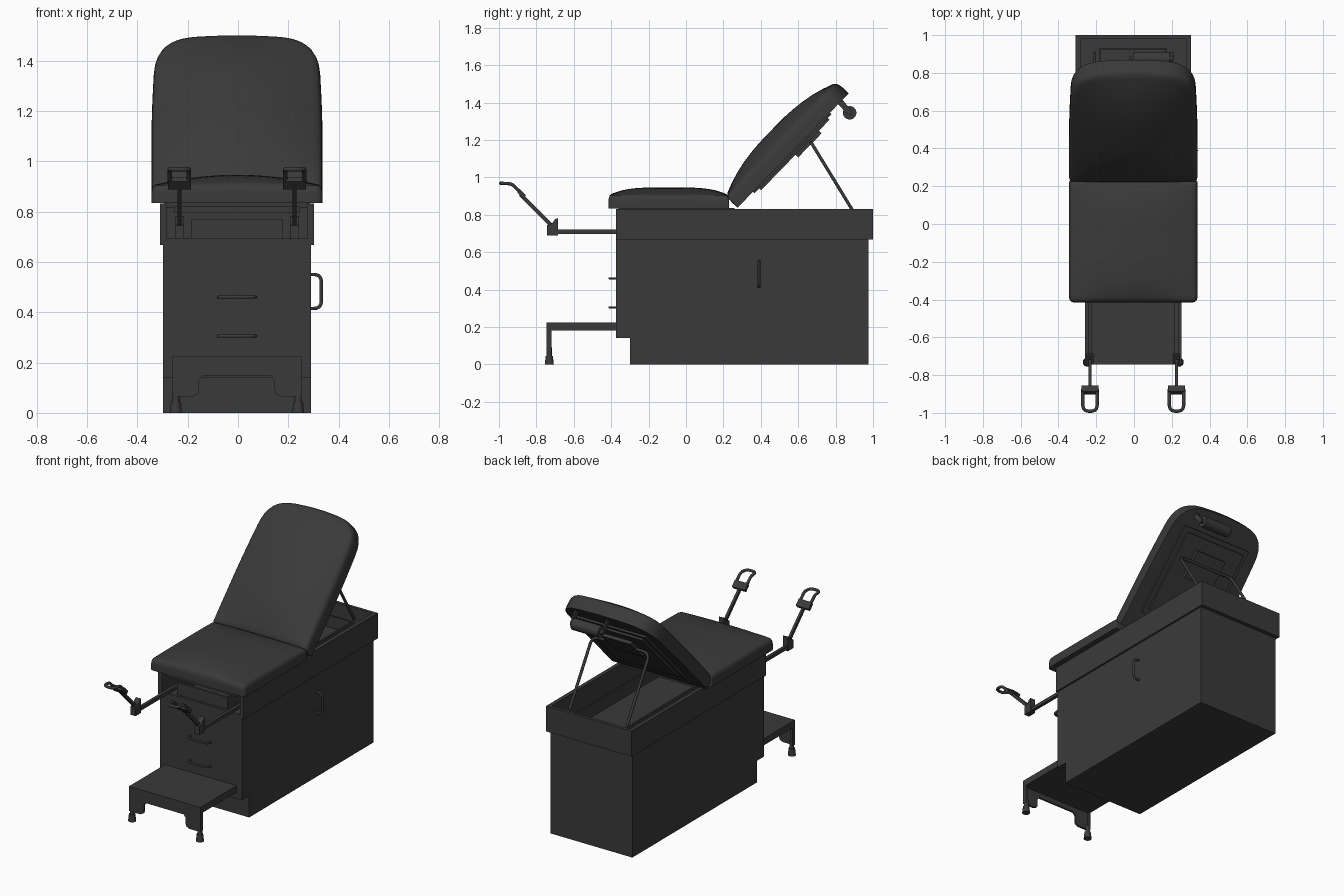
import bpy, bmesh, math
from mathutils import Vector, Matrix

if "Cube" in bpy.data.objects:
    bpy.data.objects.remove(bpy.data.objects["Cube"])

CX = -0.004
mat = bpy.data.materials.new("charcoal")
mat.diffuse_color = (0.042, 0.042, 0.042, 1)
mat.use_nodes = True
mat.node_tree.nodes["Principled BSDF"].inputs["Base Color"].default_value = mat.diffuse_color
ROT = Matrix.Translation((CX, 0.275, 0.837)) @ Matrix.Rotation(math.radians(45.8), 4, 'X')
FLAT = Matrix.Translation((CX, 0, 0))


def finish(name, data, matrix=FLAT):
    ob = bpy.data.objects.new(name, data)
    data.materials.append(mat)
    bpy.context.collection.objects.link(ob)
    ob.matrix_world = matrix
    return ob


def mesh_from(name, bm, matrix=FLAT):
    bmesh.ops.recalc_face_normals(bm, faces=bm.faces)
    me = bpy.data.meshes.new(name)
    bm.to_mesh(me)
    bm.free()
    return finish(name, me, matrix)


def prism(name, profile, lo, hi, axis='x', matrix=FLAT):
    """Extrude a 2D profile: (y, z) along x, or (x, z) along y."""
    bm = bmesh.new()
    put = (lambda p, d: (d, p[0], p[1])) if axis == 'x' else (lambda p, d: (p[0], d, p[1]))
    a = [bm.verts.new(put(p, lo)) for p in profile]
    b = [bm.verts.new(put(p, hi)) for p in profile]
    bm.faces.new(a)
    bm.faces.new(b[::-1])
    for i in range(len(a)):
        j = (i + 1) % len(a)
        bm.faces.new((a[i], a[j], b[j], b[i]))
    return mesh_from(name, bm, matrix)


def box(name, x, y, z, matrix=FLAT):
    return prism(name, [(y[0], z[0]), (y[1], z[0]), (y[1], z[1]), (y[0], z[1])], x[0], x[1], 'x', matrix)


def cylinder(name, r1, r2, a, b, matrix=FLAT, seg=24):
    a, b = Vector(a), Vector(b)
    m = Matrix.Translation((a + b) / 2) @ (b - a).to_track_quat('Z', 'Y').to_matrix().to_4x4()
    bm = bmesh.new()
    bmesh.ops.create_cone(bm, cap_ends=True, segments=seg, radius1=r1, radius2=r2,
                          depth=(b - a).length, matrix=m)
    return mesh_from(name, bm, matrix)


def soften(corners, cyclic=True, steps=8):
    """Round every corner (point, trim) of a path with a quadratic arc."""
    pts, n = [], len(corners)
    for i, (p, d) in enumerate(corners):
        p = Vector(p)
        if d == 0 or (not cyclic and i in (0, n - 1)):
            pts.append(p)
            continue
        a = p + (Vector(corners[i - 1][0]) - p).normalized() * d
        b = p + (Vector(corners[(i + 1) % n][0]) - p).normalized() * d
        for k in range(steps + 1):
            t = k / steps
            pts.append(a * (1 - t) ** 2 + p * 2 * t * (1 - t) + b * t * t)
    return pts


def tube(name, corners, r, cyclic=False, matrix=FLAT):
    cu = bpy.data.curves.new(name, 'CURVE')
    cu.dimensions = '3D'
    cu.bevel_depth, cu.bevel_resolution, cu.use_fill_caps = r, 3, True
    pts = soften(corners, cyclic, 6)
    sp = cu.splines.new('POLY')
    sp.points.add(len(pts) - 1)
    for q, p in zip(sp.points, pts):
        q.co = (*p, 1)
    sp.use_cyclic_u = cyclic
    return finish(name, cu, matrix)


def pad(name, corners, edge, crown, power, matrix):
    """Upholstered cushion: outline rings shrinking to the centre over a domed top."""
    raw, outline = soften(corners), []
    for i, p in enumerate(raw):
        q = raw[(i + 1) % len(raw)]
        k = max(1, math.ceil((q - p).length / 0.03))
        outline += [p.lerp(q, j / k) for j in range(k)]
    y0, y1 = min(p.y for p in outline), max(p.y for p in outline)
    mid, half, wide = (y0 + y1) / 2, (y1 - y0) / 2, max(p.x for p in outline)
    bm = bmesh.new()
    rings = []
    for t, e in [(1, 0), (1, .55), (.994, .76), (.98, .92), (.955, 1)] + \
                [(t, 1) for t in (.9, .8, .68, .54, .4, .25, .1)]:
        ring = []
        for p in outline:
            x, y = p.x * t, (p.y - mid) * t
            dome = (1 - min(1, abs(x / wide)) ** 2) * (1 - min(1, abs(y / half)) ** power)
            ring.append(bm.verts.new((x, y + mid, e * edge + (crown * dome if e else 0))))
        rings.append(ring)
    for a, b in zip(rings, rings[1:]):
        for i in range(len(a)):
            j = (i + 1) % len(a)
            bm.faces.new((a[i], a[j], b[j], b[i]))
    bm.faces.new(rings[0])
    bm.faces.new(rings[-1])
    return mesh_from(name, bm, matrix)


# Cabinet with toe kick
prism("cabinet", [(-.30, 0), (.975, 0), (.975, .68), (-.375, .68), (-.375, .14), (-.30, .14)], -.294, .294)

# Open upper frame, storage tray and seat deck
box("frame_floor", (-.306, .306), (-.375, 1), (.667, .692))
for s, side in ((-1, "left"), (1, "right")):
    box(side + "_frame_wall", sorted((s * .306, s * .28)), (-.375, 1), (.667, .832))
    box(side + "_tray_wall", sorted((s * .18, s * .17)), (-.35, .93), (.69, .77))
box("frame_back_wall", (-.306, .306), (.98, 1), (.667, .832))
box("tray_front", (-.18, .18), (-.36, -.345), (.69, .77))
box("tray_back", (-.18, .18), (.92, .93), (.69, .77))
box("seat_deck", (-.29, .29), (-.36, .26), (.815, .836))
box("front_crossbar", (-.25, .25), (-.368, -.34), (.795, .82))

# Seat and backrest cushions
pad("seat", [((-.34, -.415), .03), ((.34, -.415), .03), ((.34, .23), .012), ((-.34, .23), .012)],
    .07, .043, 4, Matrix.Translation((CX, 0, .833)))
pad("backrest", [((-.34, 0), .012), ((.34, 0), .012), ((.34, .42), .15), ((.324, .83), .17), ((0, .858), .12),
                 ((-.324, .83), .17), ((-.34, .42), .15)], .085, .075, 2.6, ROT)

# Backrest underside plates
box("backrest_plate", (-.25, .25), (.12, .71), (-.012, .01), ROT)
box("backrest_inner_plate", (-.22, .22), (.155, .68), (-.025, 0), ROT)
box("backrest_latch_box", (-.11, .11), (.42, .6), (-.045, 0), ROT)

# Support strut under the backrest
tube("backrest_strut", [((-.205, .905, .80), 0), ((-.205, .67, 1.185), .05),
                        ((.205, .67, 1.185), .05), ((.205, .905, .80), 0)], .009)

# Paper roll holder
cylinder("roll", .036, .036, (.0, .875, 1.345), (.195, .875, 1.345))
cylinder("roll_spindle", .014, .014, (-.02, .875, 1.345), (.215, .875, 1.345))
for i, x in enumerate((-.015, .21)):
    prism(f"roll_bracket_{i + 1}", [(.80, 1.405), (.825, 1.43), (.885, 1.355), (.865, 1.335)], x - .005, x + .005)

# Drawer handles and side handle
for i, z in enumerate((.305, .46)):
    tube(f"drawer_handle_{i + 1}", [((-.073, -.37, z), 0), ((-.073, -.409, z), .02),
                                    ((.073, -.409, z), .02), ((.073, -.37, z), 0)], .006)
tube("side_handle", [((.29, .39, .415), 0), ((.335, .39, .415), .03),
                     ((.335, .39, .55), .03), ((.29, .39, .55), 0)], .007)

# Pull-out step
box("step_deck", (-.256, .256), (-.745, -.30), (.182, .225))
half = [(.256, .2), (.256, .065), (.175, .065), (.155, .075), (.15, .09), (.15, .13), (.135, .148)]
prism("step_apron", half + [(-x, z) for x, z in half[::-1]], -.745, -.733, 'y')

for s, side in ((-1, "left"), (1, "right")):
    # Step leg flange and foot
    box(side + "_step_flange", sorted((s * .256, s * .244)), (-.745, -.718), (.065, .2))
    cylinder(side + "_foot_stem", .014, .014, (s * .243, -.731, .035), (s * .243, -.731, .09), seg=16)
    cylinder(side + "_foot", .024, .019, (s * .243, -.731, 0), (s * .243, -.731, .045))

    # Stirrup: slide bar, pivot bracket, raised arm and heel loop
    x = s * .229
    box(side + "_stirrup_bar", (x - .01, x + .01), (-.72, .1), (.698, .72))
    prism(side + "_stirrup_bracket", [(-.742, .69), (-.685, .69), (-.685, .782), (-.70, .776),
                                      (-.715, .755), (-.742, .745)], x - .018, x + .018)
    prism(side + "_stirrup_arm", [(-.725, .733), (-.71, .748), (-.878, .915), (-.892, .902)], x - .008, x + .008)
    tube(side + "_heel_loop", [((x - .038, -.87, .905), .01), ((x - .038, -.932, .966), .02),
                               ((x - .038, -.991, .968), .035), ((x + .038, -.991, .968), .035),
                               ((x + .038, -.932, .966), .02), ((x + .038, -.87, .905), .01)], .009, True)
    prism(side + "_heel_plate", [(-.856, .905), (-.872, .887), (-.902, .919), (-.888, .938)], x - .046, x + .046)

# Smooth rounded surfaces, keep hard edges
bpy.ops.object.select_all(action='DESELECT')
for ob in bpy.context.collection.objects:
    if ob.type == 'MESH':
        ob.select_set(True)
        bpy.context.view_layer.objects.active = ob
bpy.ops.object.shade_smooth_by_angle(angle=math.radians(35))
